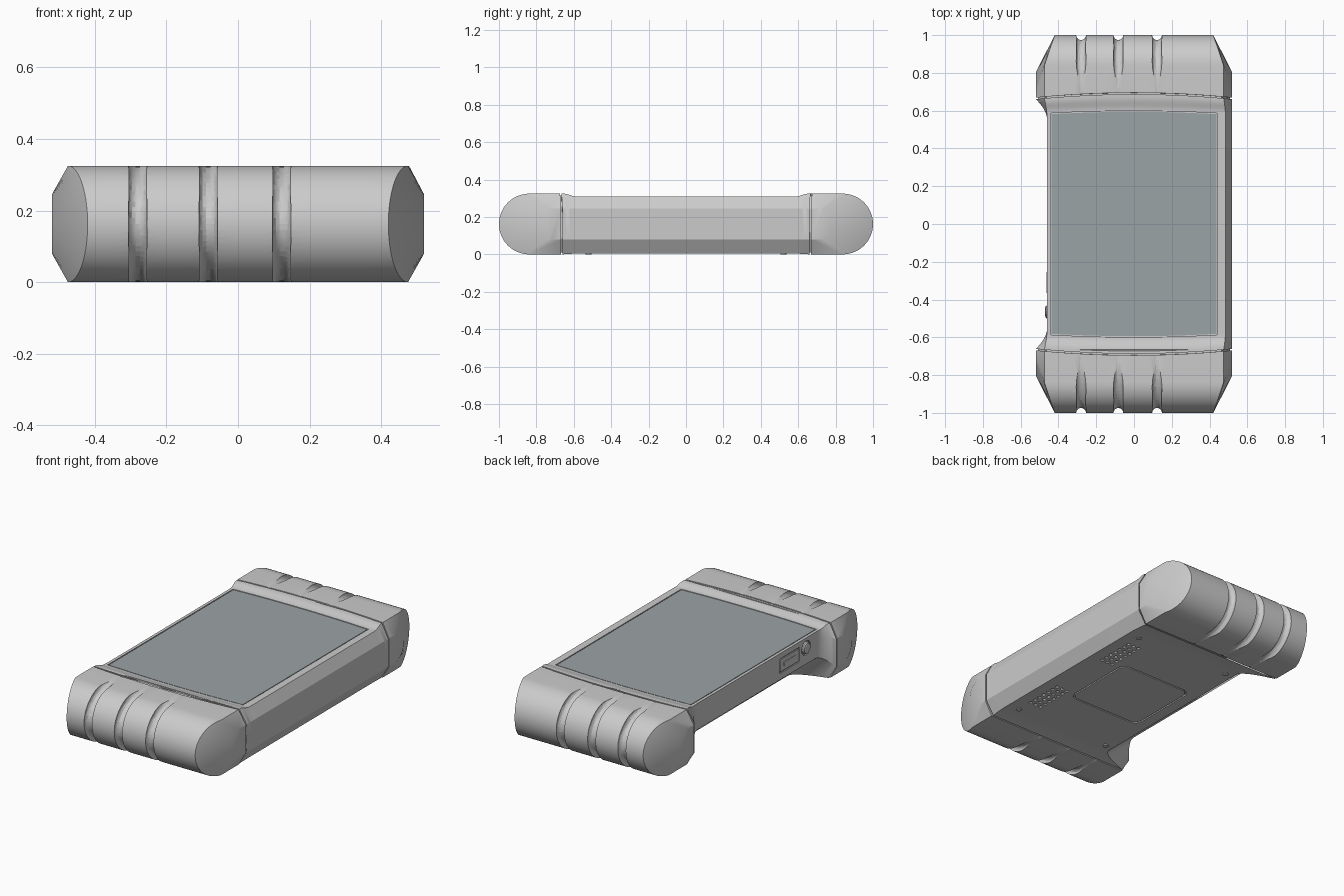
import bpy, bmesh, math

if "Cube" in bpy.data.objects:
    bpy.data.objects.remove(bpy.data.objects["Cube"])

SEAM = 0.661


def finish(name, bm, smooth=True):
    bmesh.ops.recalc_face_normals(bm, faces=bm.faces[:])
    mesh = bpy.data.meshes.new(name)
    bm.to_mesh(mesh)
    bm.free()
    ob = bpy.data.objects.new(name, mesh)
    bpy.context.collection.objects.link(ob)
    if smooth:
        shade(ob)
    return ob


def shade(ob):
    bpy.ops.object.select_all(action='DESELECT')
    ob.select_set(True)
    bpy.context.view_layer.objects.active = ob
    bpy.ops.object.shade_smooth_by_angle(angle=math.radians(28))


def loft(bm, rings, closed=False):
    """Skin a list of closed point rings; cap the ends unless closed."""
    vs = [[bm.verts.new(p) for p in r] for r in rings]
    n = len(vs[0])
    pairs = list(zip(vs, vs[1:])) + ([(vs[-1], vs[0])] if closed else [])
    for a, b in pairs:
        for i in range(n):
            j = (i + 1) % n
            bm.faces.new((a[i], a[j], b[j], b[i]))
    if not closed:
        bm.faces.new(vs[0])
        bm.faces.new(vs[-1])


def prism(bm, outline, lo, hi, axis='z'):
    if axis == 'z':
        rings = [[(a, b, h) for a, b in outline] for h in (lo, hi)]
    else:
        rings = [[(h, a, b) for a, b in outline] for h in (lo, hi)]
    loft(bm, rings)


def circle(cx, cy, r, n=24):
    return [(cx + r * math.cos(2 * math.pi * i / n), cy + r * math.sin(2 * math.pi * i / n)) for i in range(n)]


def round_rect(cx, cy, hw, hh, r, n=5):
    pts = []
    for k, (sx, sy) in enumerate(((1, 1), (-1, 1), (-1, -1), (1, -1))):
        for i in range(n + 1):
            a = math.pi / 2 * (k + i / n)
            pts.append((cx + sx * (hw - r) + r * math.cos(a), cy + sy * (hh - r) + r * math.sin(a)))
    return pts


def cut(ob, bm):
    cutter = finish("cutter", bm, False)
    cutter.hide_render = True
    mod = ob.modifiers.new("cut", 'BOOLEAN')
    mod.operation, mod.object, mod.solver = 'DIFFERENCE', cutter, 'EXACT'
    bpy.ops.object.select_all(action='DESELECT')
    bpy.context.view_layer.objects.active = ob
    ob.select_set(True)
    bpy.ops.object.modifier_apply(modifier=mod.name)
    bpy.data.objects.remove(cutter)
    shade(ob)


def part(name, outline, lo, hi, axis='z'):
    bm = bmesh.new()
    prism(bm, outline, lo, hi, axis)
    return finish(name, bm)


def bow(x):
    return 0.026 * (1 - (x / 0.52) ** 2)


# Cross-sections: the full one at the seams, and the undercut grip in the middle
FULL = [(.475, .325), (.52, .245), (.52, .08), (.47, 0), (-.47, 0), (-.52, .08), (-.52, .245), (-.475, .325)]
GRIP = [(.485, .31), (.52, .245), (.52, .08), (.475, .005), (-.28, .005), (-.46, .155), (-.46, .27), (-.46, .31)]


def section(y):
    a = abs(y)
    t = max(0, (a - .555) / (SEAM - .555)) ** 1.8
    u = min(1, max(0, (a - .59) / .06))
    u = u * u * (3 - 2 * u)
    pts = []
    for i, (g, f) in enumerate(zip(GRIP, FULL)):
        k = u if i in (0, 7) else t
        kx = t
        pts.append((g[0] + (f[0] - g[0]) * kx, g[1] + (f[1] - g[1]) * k))
    (xr, z), xl = pts[0], pts[7][0]
    pts += [(xl + (xr - xl) * i / 12, z) for i in range(1, 12)]
    w = (a / SEAM) ** 8 * (1 if y > 0 else -1)
    return [(x, y + (w * bow(x) if i > 6 or i == 0 else 0), z) for i, (x, z) in enumerate(pts)]


# Main body
half = [SEAM, .65, .64, .63, .62, .61, .60, .59, .575, .555]
bm = bmesh.new()
loft(bm, [section(-y) for y in half] + [section(y) for y in reversed(half)])
body = finish("body", bm)

# Screen in a shallow pocket with slightly bowed ends


def screen_outline(m):
    xs = [-.44 + .88 * i / 12 for i in range(13)]
    top = [(x * (1 + m / .44), .583 + m + .013 * (1 - (x / .44) ** 2)) for x in xs]
    return top + [(x, -y) for x, y in reversed(top)]


bm = bmesh.new()
prism(bm, screen_outline(.003), .302, .36)
cut(body, bm)
screen = part("screen", screen_outline(-.002), .295, .309)
mat = bpy.data.materials.new("screen_grey_blue")
mat.diffuse_color = (.33, .37, .38, 1)
mat.use_nodes = True
mat.node_tree.nodes["Principled BSDF"].inputs["Base Color"].default_value = mat.diffuse_color
screen.data.materials.append(mat)

# Battery door pocket and speaker holes in the underside
bm = bmesh.new()
prism(bm, round_rect(.03, 0, .243, .233, .05), -.02, .015)
for s in (-1, 1):
    for i in range(7):
        for j in range(3):
            prism(bm, circle(.36 + (j - 1) * .036, s * .31 + (i - 3) * .038, .011, 10), -.02, .017)
# Side label pocket and button pocket
prism(bm, round_rect(-.31, .235, .093, .043, .006), -.5, -.454, 'x')
prism(bm, circle(-.465, .25, .042), -.5, -.45, 'x')
cut(body, bm)
part("battery_door", round_rect(.03, 0, .235, .225, .045), .005, .02)
part("side_port_cover", round_rect(-.31, .235, .086, .036, .004), -.46, -.445, 'x')
part("side_port_slot", round_rect(-.31, .235, .055, .012, .004), -.464, -.45, 'x')

# Domed side button
bm = bmesh.new()
loft(bm, [[(x, a, b) for a, b in circle(-.465, .25, r)]
          for x, r in ((-.44, .034), (-.462, .034), (-.468, .029), (-.471, .018))])
finish("side_button", bm)

# Screws under the body
for x in (-.23, .40):
    for y in (-.52, .52):
        part("bottom_screw", circle(x, y, .016, 16), .0, .015)

# Rounded end caps with finger grooves, and the dark seam core behind each gap
ARC = 28
for s, tag in ((-1, "front"), (1, "back")):
    y0 = SEAM + .008
    angles = [math.pi / 2 - math.pi * i / ARC for i in range(ARC + 1)]

    def profile(c, r, xs, bowed):
        pts = [(y0 + bowed, .1625 + r, 1)]
        pts += [(c + r * math.cos(a), .1625 + r * math.sin(a), math.cos(a)) for a in angles]
        pts.append((y0, .1625 - r, 1))
        ring = []
        for i, (y, z, k) in enumerate(pts):
            k = 0 if i in (0, len(pts) - 1) else k
            ring.append((xs(k), s * y, z))
        return ring

    rings = [profile(.72, .0825, lambda k: -.52, 0)]
    for i in range(13):
        f = -1 + i / 6
        rings.append(profile(.8375, .1625, lambda k: f * (.475 - .055 * k), bow(f * .475) if abs(f) < 1 else 0.004))
    rings.append(profile(.72, .0825, lambda k: .52, 0))
    bm = bmesh.new()
    loft(bm, rings)
    cap = finish(tag + "_end_cap", bm)

    bm = bmesh.new()
    for gx in (-.28, -.083, .122):
        tube = []
        for i in range(64):
            a = 2 * math.pi * i / 64
            ca, sa = math.cos(a), math.sin(a)
            tube.append([(gx + .026 * math.cos(b), s * (.72 + (.28 + .026 * math.sin(b)) * ca),
                          .1625 + (.187 + .026 * math.sin(b)) * sa)
                         for b in [2 * math.pi * j / 14 for j in range(14)]])
        loft(bm, tube, True)
    cut(cap, bm)

    bm = bmesh.new()
    loft(bm, [[(x * .975, s * y, .1625 + (z - .1625) * .93) for x, z in FULL] for y in (.655, .71)])
    finish(tag + "_seam_core", bm)
